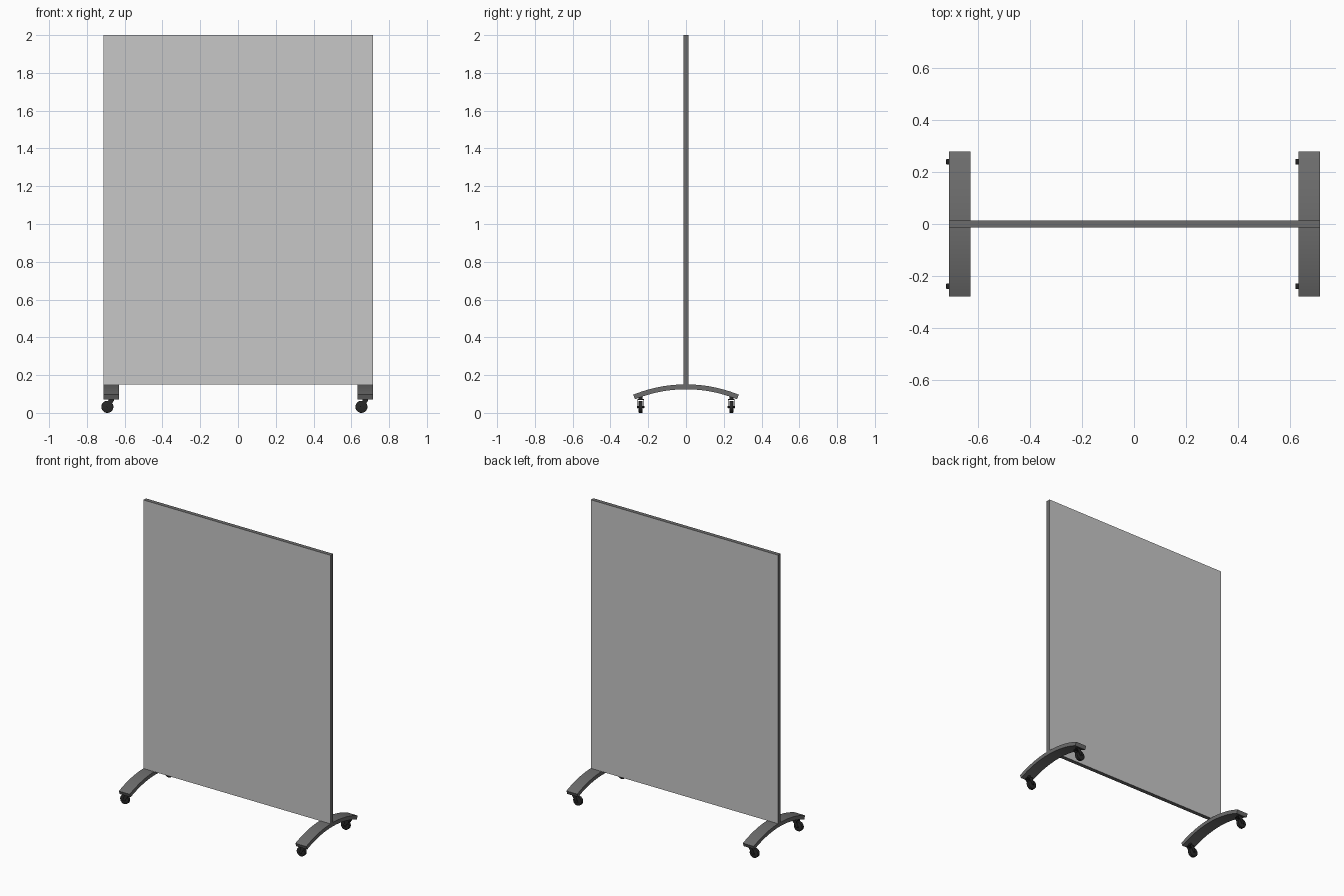
import bpy, bmesh, math
from mathutils import Matrix, Vector

if "Cube" in bpy.data.objects:
    bpy.data.objects.remove(bpy.data.objects["Cube"])


def material(name, v):
    m = bpy.data.materials.new(name)
    m.diffuse_color = (v, v, v, 1)
    m.use_nodes = True
    m.node_tree.nodes["Principled BSDF"].inputs["Base Color"].default_value = m.diffuse_color
    return m


LIGHT = material("light_grey_panel", 0.57)
DARK = material("dark_grey_metal", 0.15)
BLACK = material("black_rubber", 0.02)


def make(name, bm, mats, smooth=False):
    bmesh.ops.recalc_face_normals(bm, faces=bm.faces)
    me = bpy.data.meshes.new(name)
    bm.to_mesh(me)
    bm.free()
    ob = bpy.data.objects.new(name, me)
    bpy.context.collection.objects.link(ob)
    for m in mats:
        me.materials.append(m)
    if smooth:
        bpy.ops.object.select_all(action='DESELECT')
        ob.select_set(True)
        bpy.context.view_layer.objects.active = ob
        bpy.ops.object.shade_smooth_by_angle(angle=math.radians(35))
    return ob


def prism(bm, points, offset):
    """Extrude a flat outline along an offset."""
    f = bm.faces.new([bm.verts.new(p) for p in points])
    ext = bmesh.ops.extrude_face_region(bm, geom=[f])
    bmesh.ops.translate(bm, vec=Vector(offset),
                        verts=[g for g in ext['geom'] if isinstance(g, bmesh.types.BMVert)])


def cylinder(bm, centre, radius, depth, axis='Z', segs=24):
    rot = Matrix.Rotation(math.pi / 2, 4, 'X') if axis == 'Y' else Matrix()
    bmesh.ops.create_cone(bm, cap_ends=True, segments=segs, radius1=radius, radius2=radius,
                          depth=depth, matrix=Matrix.Translation(centre) @ rot)


# Panel: dark edges, light front and back faces
X0, X1, T, BOTTOM, TOP = -0.712, 0.716, 0.014, 0.15, 2.0
bm = bmesh.new()
prism(bm, [(X0, -T, BOTTOM), (X1, -T, BOTTOM), (X1, -T, TOP), (X0, -T, TOP)], (0, 2 * T, 0))
bm.normal_update()
for f in bm.faces:
    f.material_index = 0 if abs(f.normal.y) > 0.5 else 1
make("panel", bm, [LIGHT, DARK])

# Arched feet and their casters
R, THICK, HALF, W = 0.74, 0.026, math.radians(22.2), 0.083
ZC = 0.151 - R
N = 24
TRAIL, WHEEL_R = -0.021, 0.032

for side, x in (("left", X0), ("right", X1 - W)):
    bm = bmesh.new()
    angles = [-HALF + 2 * HALF * i / N for i in range(N + 1)]
    arc = [(x, R * math.sin(a), ZC + R * math.cos(a)) for a in angles]
    r = R - THICK
    arc += [(x, r * math.sin(a), ZC + r * math.cos(a)) for a in reversed(angles)]
    prism(bm, arc, (W, 0, 0))
    make(side + "_foot", bm, [DARK], True)

    cx = x + W / 2
    wx = cx + TRAIL
    for end, y in (("front", -0.24), ("back", 0.24)):
        name = f"{side}_{end}_caster"
        # Wheel
        bm = bmesh.new()
        cylinder(bm, (wx, y, WHEEL_R), WHEEL_R, 0.022, 'Y', 32)
        rims = [e for e in bm.edges if abs(e.verts[0].co.y - e.verts[1].co.y) < 1e-5]
        bmesh.ops.bevel(bm, geom=rims, offset=0.003, segments=2, affect='EDGES', profile=0.5)
        make(name + "_wheel", bm, [BLACK], True)
        # Fork: two slanted cheeks, a crown plate, an axle and a stem
        bm = bmesh.new()
        cheek = [(wx - 0.008, 0.027), (wx + 0.006, 0.024), (cx + 0.015, 0.066),
                 (cx + 0.015, 0.073), (cx - 0.016, 0.073), (cx - 0.016, 0.066)]
        for s in (-1, 1):
            prism(bm, [(px, y + s * 0.015, pz) for px, pz in cheek], (0, s * 0.003, 0))
        prism(bm, [(cx - 0.016, y - 0.018, 0.069), (cx + 0.015, y - 0.018, 0.069),
                   (cx + 0.015, y + 0.018, 0.069), (cx - 0.016, y + 0.018, 0.069)], (0, 0, 0.004))
        cylinder(bm, (wx, y, WHEEL_R), 0.005, 0.038, 'Y', 12)
        cylinder(bm, (cx, y, 0.08), 0.011, 0.018, 'Z', 16)
        make(name + "_fork", bm, [BLACK], True)
